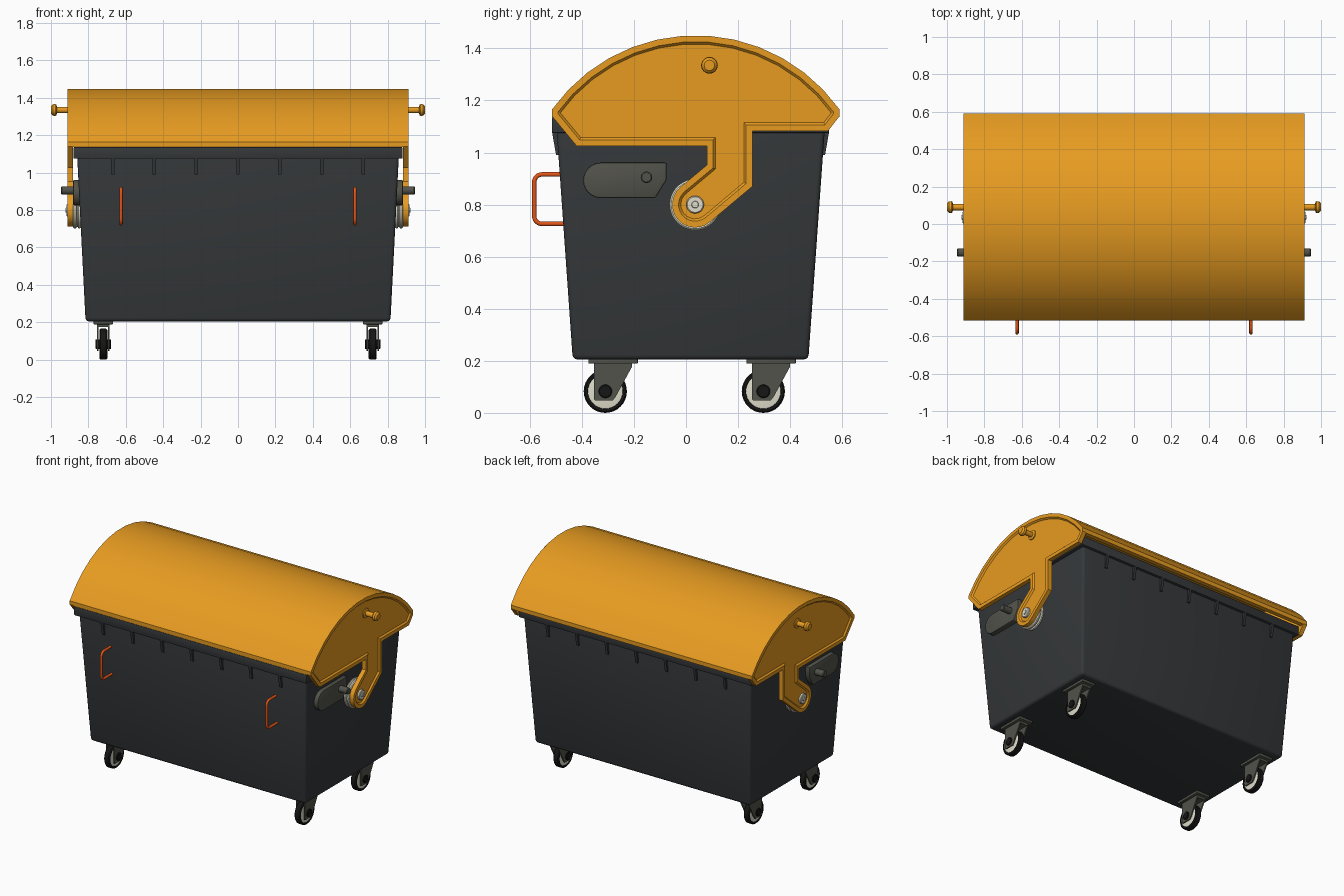
import bpy, bmesh
from math import sin, cos, radians, pi, asin, hypot

if "Cube" in bpy.data.objects:
    bpy.data.objects.remove(bpy.data.objects["Cube"])


def material(name, rgb):
    m = bpy.data.materials.new(name)
    m.diffuse_color = (*rgb, 1)
    m.use_nodes = True
    m.node_tree.nodes["Principled BSDF"].inputs["Base Color"].default_value = m.diffuse_color
    return m


YELLOW = material("yellow", (0.80, 0.33, 0.015))
DARK = material("charcoal", (0.035, 0.039, 0.042))
STEEL = material("dark_steel", (0.085, 0.085, 0.07))
BLACK = material("black_rubber", (0.008, 0.008, 0.008))
CREAM = material("cream", (0.75, 0.73, 0.60))
RED = material("orange_red", (0.75, 0.09, 0.01))


def finish(bm, name, mat, bevel=0, mirror=True, segs=2):
    bmesh.ops.recalc_face_normals(bm, faces=bm.faces)
    if bevel:
        edges = [e for e in bm.edges if e.calc_face_angle(0) > radians(40)]
        bmesh.ops.bevel(bm, geom=edges, offset=bevel, segments=segs,
                        profile=0.5, affect='EDGES', clamp_overlap=True)
    me = bpy.data.meshes.new(name)
    bm.to_mesh(me)
    bm.free()
    me.polygons.foreach_set("use_smooth", [True] * len(me.polygons))
    me.set_sharp_from_angle(angle=radians(32))
    me.materials.append(mat)
    ob = bpy.data.objects.new(name, me)
    bpy.context.collection.objects.link(ob)
    if mirror:
        ob.modifiers.new("mirror", 'MIRROR').use_mirror_merge = False
    return ob


def skin(bm, rings, caps=True, loop=False):
    """Bridge equal rings of points with quads."""
    vs = [[bm.verts.new(p) for p in r] for r in rings]
    n = len(vs[0])
    pairs = list(zip(vs, vs[1:])) + ([(vs[-1], vs[0])] if loop else [])
    for a, b in pairs:
        for i in range(n):
            bm.faces.new((a[i], a[(i + 1) % n], b[(i + 1) % n], b[i]))
    if caps and not loop:
        bm.faces.new(vs[0][::-1])
        return bm.faces.new(vs[-1])


def prism(name, pts, x0, x1, mat, **kw):
    """Side profile (y, z) extruded along x."""
    bm = bmesh.new()
    skin(bm, [[(x, y, z) for y, z in pts] for x in (x0, x1)])
    return finish(bm, name, mat, **kw)


def lathe(name, prof, cy, cz, mat, n=32):
    """Profile (x, radius) turned about an axis along x."""
    bm = bmesh.new()
    skin(bm, [[(x, cy + r * cos(2 * pi * i / n), cz + r * sin(2 * pi * i / n))
               for i in range(n)] for x, r in prof])
    return finish(bm, name, mat)


def rect(hx, y0, y1, z):
    return [(-hx, y0, z), (hx, y0, z), (hx, y1, z), (-hx, y1, z)]


# Tapered hollow container
bm = bmesh.new()
skin(bm, [rect(0.815, -0.435, 0.47, 0.205), rect(0.86, -0.497, 0.533, 1.09),
          rect(0.82, -0.455, 0.49, 1.09), rect(0.775, -0.395, 0.43, 0.245)])
finish(bm, "container_body", DARK, bevel=0.018, mirror=False, segs=3)

# Rim collar around the opening
bm = bmesh.new()
skin(bm, [rect(0.84, -0.475, 0.51, 1.075), rect(0.88, -0.515, 0.55, 1.075),
          rect(0.88, -0.515, 0.55, 1.136), rect(0.84, -0.475, 0.51, 1.136)], loop=True)
finish(bm, "container_rim", DARK, bevel=0.004, mirror=False)

# Small ribs under the rim, front and back
rib = [(-0.48, 0.99), (-0.499, 0.99), (-0.514, 1.076), (-0.48, 1.076)]
for i in range(7):
    x = (i - 3) * 0.2235
    for side, pts in (("front", rib), ("back", [(0.035 - y, z) for y, z in rib])):
        prism(f"{side}_rib_{i + 1}", pts, x - 0.009, x + 0.009, DARK, mirror=False)

# Curved lid shell
LC, LR, N = (0.0375, 0.772), 0.678, 13
HALF = asin(0.5525 / LR)


def arc(r):
    return [(LC[0] + r * sin(t), LC[1] + r * cos(t))
            for t in (-HALF + 2 * HALF * i / N for i in range(N + 1))]


outer, inner = arc(LR), arc(LR - 0.03)
prism("lid_shell", [(-0.515, 1.137)] + outer + [(0.59, 1.137), (0.56, 1.137)]
      + inner[::-1] + [(-0.485, 1.137)], -0.884, 0.884, YELLOW, mirror=False)

# Lid end plates with pivot arm and recessed panel
PY, PZ = 0.035, 0.80
tip = [(PY + 0.088 * cos(radians(a)), PZ + 0.088 * sin(radians(a)))
       for a in range(-50, -231, -15)]
outline = (outer + [(0.59, 1.14), (0.545, 1.082), (0.255, 1.082), (0.255, 0.87)] + tip
           + [(0.08, 0.952), (0.08, 1.025), (-0.42, 1.025), (-0.515, 1.14)])
bm = bmesh.new()
face = skin(bm, [[(x, y, z) for y, z in outline] for x in (0.882, 0.912)])
bmesh.ops.recalc_face_normals(bm, faces=bm.faces)
bmesh.ops.inset_region(bm, faces=[face], thickness=0.024, use_even_offset=True)
bmesh.ops.inset_region(bm, faces=[face], thickness=0.009, depth=-0.010, use_even_offset=True)
finish(bm, "lid_end_plate", YELLOW)

# Lid lifting pins
lathe("lid_pin", [(0.895, 0.032), (0.908, 0.032), (0.912, 0.017), (0.968, 0.017),
                  (0.971, 0.029), (0.977, 0.032), (0.99, 0.030), (1.0, 0.020)],
      0.09, 1.335, YELLOW, 24)

# Pivot disc and bolt
lathe("pivot_disc", [(0.83, 0.092), (0.846, 0.098), (0.853, 0.098), (0.857, 0.09),
                     (0.862, 0.09), (0.866, 0.098), (0.876, 0.098), (0.881, 0.092)],
      PY, PZ, CREAM, 40)
lathe("pivot_bolt", [(0.87, 0.034), (0.912, 0.034), (0.916, 0.030), (0.916, 0.014),
                     (0.921, 0.012)], PY, PZ, CREAM, 24)

# Side lug plate and trunnion pin
lug = [(-0.327 + 0.068 * cos(radians(a)), 0.893 + 0.068 * sin(radians(a)))
       for a in range(90, 271, 15)] + [(-0.118, 0.825), (-0.075, 0.895), (-0.075, 0.961)]
prism("side_lug", lug, 0.835, 0.881, STEEL, bevel=0.006)
lathe("trunnion_pin", [(0.86, 0.022), (0.942, 0.022), (0.947, 0.018)],
      -0.152, 0.905, STEEL, 24)

# Front grab handles, bent tube
path = [(-0.46, 0.916)]
for cz, start in ((0.886, 90), (0.756, 180)):
    path += [(-0.553 + 0.03 * cos(radians(start + a)), cz + 0.03 * sin(radians(start + a)))
             for a in range(0, 91, 15)]
path.append((-0.46, 0.726))
for side, x in (("left", -0.625), ("right", 0.625)):
    cu = bpy.data.curves.new(f"{side}_handle", 'CURVE')
    cu.dimensions = '3D'
    cu.bevel_depth, cu.bevel_resolution, cu.use_fill_caps = 0.009, 3, True
    sp = cu.splines.new('POLY')
    sp.points.add(len(path) - 1)
    for p, (y, z) in zip(sp.points, path):
        p.co = (x, y, z, 1)
    sp.use_smooth = True
    cu.materials.append(RED)
    bpy.context.collection.objects.link(bpy.data.objects.new(f"{side}_handle", cu))

# Castor wheels
WX, WZ = 0.72, 0.083
for end, wy in (("front", -0.31), ("back", 0.297)):
    lathe(f"{end}_tyre", [(WX + s * dx, r) for s, dx, r in (
        (-1, .012, .064), (-1, .02, .068), (-1, .021, .077), (-1, .015, .083),
        (1, .015, .083), (1, .021, .077), (1, .02, .068), (1, .012, .064))], wy, WZ, BLACK)
    lathe(f"{end}_wheel_disc", [(WX - .019, .060), (WX - .017, .068),
                                (WX + .017, .068), (WX + .019, .060)], wy, WZ, CREAM)
    lathe(f"{end}_hub", [(WX - .042, .022), (WX - .039, .026),
                         (WX + .039, .026), (WX + .042, .022)], wy, WZ, BLACK, 20)
    cheek = [(wy + dy, z) for dy, z in ((-.043, .192), (-.043, .052), (-.038, .047),
                                        (.028, .047), (.040, .062), (.103, .178), (.103, .192))]
    for side, x in (("inner", WX - 0.033), ("outer", WX + 0.025)):
        prism(f"{end}_fork_{side}", cheek, x, x + 0.008, STEEL)
    bridge = [(wy - .043, .174), (wy + .103, .174), (wy + .103, .192), (wy - .043, .192)]
    prism(f"{end}_fork_bridge", bridge, WX - 0.033, WX + 0.033, STEEL)
    plate = [(wy - .065, .189), (wy + .125, .189), (wy + .125, .208), (wy - .065, .208)]
    prism(f"{end}_mount_plate", plate, WX - 0.052, WX + 0.052, STEEL, bevel=0.003)
